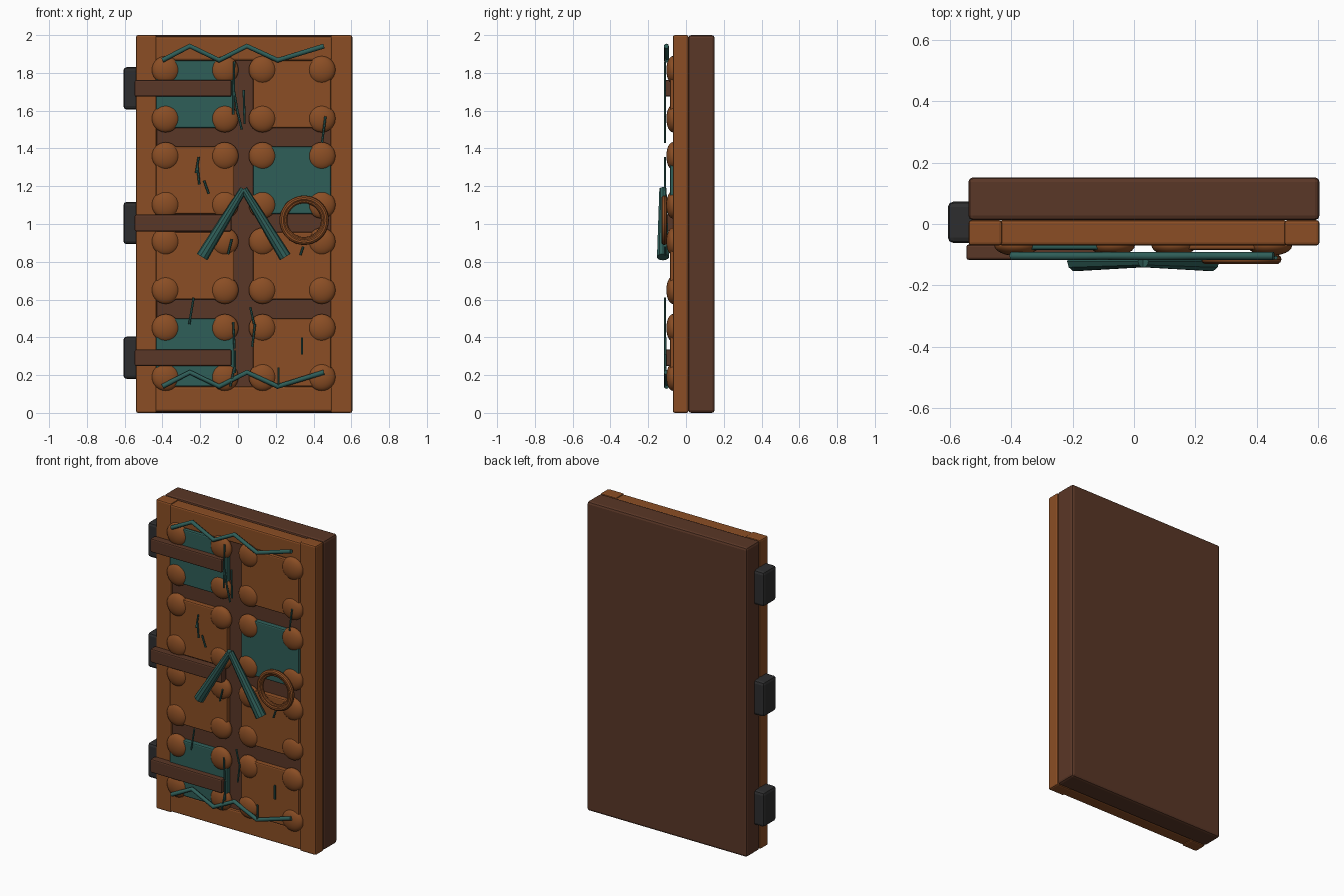
import bpy
from mathutils import Vector

old = bpy.data.objects.get("Cube")
if old:
    bpy.data.objects.remove(old, do_unlink=True)


def material(name, rgb):
    m = bpy.data.materials.new(name)
    m.use_nodes = True
    m.diffuse_color = (*rgb, 1)
    m.node_tree.nodes["Principled BSDF"].inputs["Base Color"].default_value = (*rgb, 1)
    return m


wood = material("warm wood", (0.258, 0.076, 0.018))
dark = material("dark wood", (0.102, 0.038, 0.020))
teal = material("weathered teal", (0.028, 0.112, 0.098))
iron = material("dark iron", (0.027, 0.027, 0.028))


def finish(name, mat, smooth=True):
    ob = bpy.context.object
    ob.name = name
    ob.data.materials.append(mat)
    if smooth:
        bpy.ops.object.shade_smooth_by_angle(angle=0.6)
    return ob


def box(name, mat, x, y, z, bevel=0.01):
    """Bevelled box from (low, high) ranges on each axis."""
    bpy.ops.mesh.primitive_cube_add(size=1, location=[sum(r) / 2 for r in (x, y, z)])
    ob = bpy.context.object
    ob.scale = [r[1] - r[0] for r in (x, y, z)]
    bpy.ops.object.transform_apply(location=False, rotation=False, scale=True)
    finish(name, mat, smooth=False)
    mod = ob.modifiers.new("Bevel", "BEVEL")
    mod.width = bevel
    mod.segments = 2
    return ob


def rod(name, mat, a, b, y, r1, r2, sides=8):
    """Tapered rod between two (x, z) points at depth y."""
    p, q = Vector((a[0], y, a[1])), Vector((b[0], y, b[1]))
    bpy.ops.mesh.primitive_cone_add(vertices=sides, radius1=r1, radius2=r2,
                                    depth=(q - p).length, location=(p + q) / 2)
    bpy.context.object.rotation_euler = (q - p).to_track_quat("Z", "Y").to_euler()
    return finish(name, mat, smooth=False)


# Door slab, outer frame and recessed lattice
box("door_slab", dark, (-0.54, 0.605), (0.0125, 0.152), (0, 2), 0.015)
FRAME_Y = (-0.07, 0.0125)
box("right_stile", wood, (-0.54, -0.43), FRAME_Y, (0, 2))
box("left_stile", wood, (0.49, 0.605), FRAME_Y, (0, 2))
box("bottom_rail", wood, (-0.44, 0.50), FRAME_Y, (0.007, 0.14))
box("top_rail", wood, (-0.44, 0.50), FRAME_Y, (1.865, 1.993))
box("lattice", dark, (-0.44, 0.50), (-0.055, 0.0125), (0.12, 1.88))

# Panels, three of them teal, with a round boss near each corner
columns = [(-0.433, -0.02), (0.08, 0.493)]
rows = [(0.14, 0.50), (0.60, 0.957), (1.052, 1.41), (1.508, 1.866)]
teal_panels = {(0, 0), (1, 2), (0, 3)}
for c, (x0, x1) in enumerate(columns):
    for r, (z0, z1) in enumerate(rows):
        box(f"panel_{c}_{r}", teal if (c, r) in teal_panels else wood,
            (x0, x1), (-0.084, 0), (z0, z1), 0.008)
        for x in (x0 + 0.05, x1 - 0.05):
            for z in (z0 + 0.05, z1 - 0.05):
                bpy.ops.mesh.primitive_uv_sphere_add(segments=24, ring_count=12,
                                                     radius=1, location=(x, -0.07, z))
                bpy.context.object.scale = (0.073, 0.034, 0.073)
                finish("corner_boss", wood)

# Hinges with long straps
for z in (0.292, 1.005, 1.718):
    box("hinge_block", iron, (-0.607, -0.47), (-0.062, 0.073), (z - 0.112, z + 0.112), 0.018)
    box("hinge_strap", dark, (-0.547, -0.035), (-0.117, -0.067), (z - 0.044, z + 0.044), 0.008)

# Zigzag vines across the top and bottom
for name, low in (("top_vine", 1.867), ("bottom_vine", 0.14)):
    curve = bpy.data.curves.new(name, "CURVE")
    curve.dimensions = "3D"
    curve.bevel_depth = 0.013
    curve.bevel_resolution = 2
    curve.use_fill_caps = True
    spline = curve.splines.new("POLY")
    xs = (-0.40, -0.255, -0.10, 0.047, 0.21, 0.455)
    spline.points.add(len(xs) - 1)
    for i, x in enumerate(xs):
        spline.points[i].co = (x, -0.104, low + 0.075 * (i % 2), 1)
    curve.materials.append(teal)
    bpy.context.collection.objects.link(bpy.data.objects.new(name, curve))

# Chevron of two tapering bars
for side in (-1, 1):
    rod("chevron_bar", teal, (0.03 + side * 0.22, 0.825), (0.03, 1.185), -0.122, 0.033, 0.02, 10)

# Pull ring, a thick hoop with a thinner inner lip
for name, major, minor, y in (("pull_ring", 0.115, 0.016, -0.115),
                              ("pull_ring_lip", 0.1, 0.011, -0.115)):
    bpy.ops.mesh.primitive_torus_add(major_radius=major, minor_radius=minor,
                                     major_segments=36, minor_segments=10,
                                     location=(0.35, y, 1.02), rotation=(1.5708, 0, 0))
    finish(name, wood)

# Thin scratches: start x, start z, end x, end z
scratches = [
    (-0.02, 1.86, -0.025, 1.58), (-0.02, 1.70, 0.0, 1.58), (-0.01, 1.63, 0.02, 1.50),
    (0.03, 1.71, 0.035, 1.53), (0.463, 1.57, 0.445, 1.43), (-0.208, 1.355, -0.222, 1.27),
    (-0.215, 1.31, -0.205, 1.21), (-0.18, 1.23, -0.155, 1.16), (-0.033, 0.92, -0.053, 0.84),
    (0.345, 0.88, 0.33, 0.835), (-0.235, 0.61, -0.258, 0.47), (0.065, 0.56, 0.085, 0.47),
    (0.09, 0.47, 0.075, 0.35), (0.34, 0.40, 0.34, 0.31), (0.215, 0.24, 0.215, 0.14),
    (-0.025, 0.48, -0.018, 0.34), (-0.02, 0.24, -0.04, 0.14), (-0.015, 0.33, -0.015, 0.21),
]
for x0, z0, x1, z1 in scratches:
    rod("scratch", teal, (x0, z0), (x1, z1), -0.11, 0.006, 0.006, 6)
